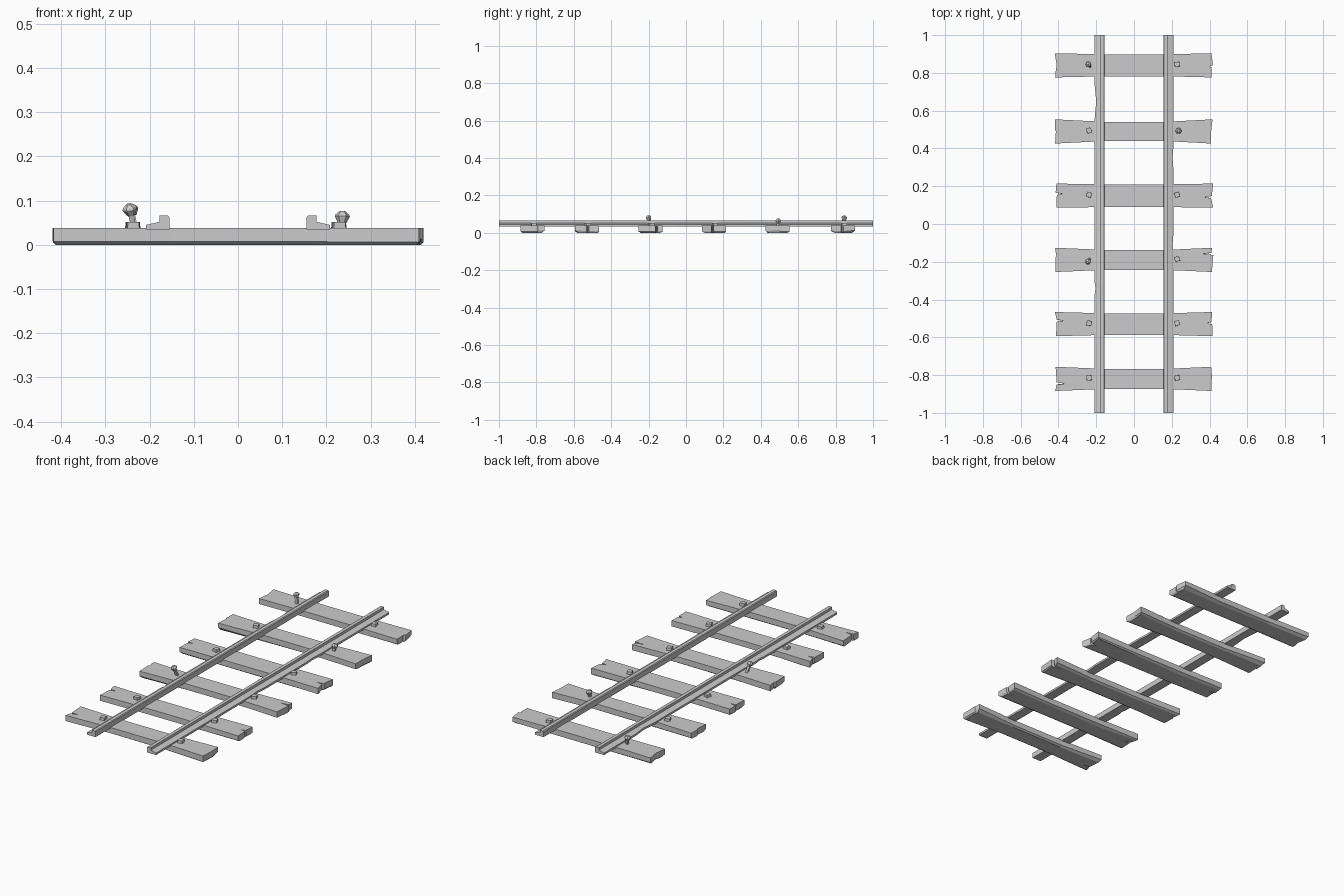
import bpy, bmesh, random
from math import radians, pi
from mathutils import Matrix, Vector

if "Cube" in bpy.data.objects:
    bpy.data.objects.remove(bpy.data.objects["Cube"])

random.seed(4)


def finish(name, bm):
    bmesh.ops.recalc_face_normals(bm, faces=bm.faces)
    mesh = bpy.data.meshes.new(name)
    bm.to_mesh(mesh)
    bm.free()
    obj = bpy.data.objects.new(name, mesh)
    bpy.context.collection.objects.link(obj)
    return obj


def loft(bm, rings):
    """Skin a list of equal-length closed rings and cap both ends."""
    rows = [[bm.verts.new(p) for p in ring] for ring in rings]
    n = len(rows[0])
    for a, b in zip(rows, rows[1:]):
        for i in range(n):
            j = (i + 1) % n
            bm.faces.new((a[i], a[j], b[j], b[i]))
    bm.faces.new(rows[0])
    bm.faces.new(rows[-1])


# Rails: stepped profile with a foot on the outer side; stations are (y, wear)
def rail(name, side, stations):
    bm = bmesh.new()
    rings = []
    for y, wear in stations:
        profile = [(0.155, 0.034), (0.208 - wear, 0.034), (0.208 - wear, 0.045),
                   (0.177, 0.052), (0.177, 0.066), (0.159, 0.066), (0.155, 0.063)]
        rings.append([(side * x, y, z) for x, z in profile])
    loft(bm, rings)
    return finish(name, bm)


rail("rail_left", -1, [(-1, 0), (-0.37, 0), (-0.34, 0.004), (-0.31, 0),
                       (0.56, 0), (0.65, 0.008), (0.73, 0), (1, 0)])
rail("rail_right", 1, [(-1, 0), (-0.2, 0), (-0.12, 0.005), (-0.06, 0),
                       (0.3, 0), (0.35, 0.004), (0.4, 0), (1, 0)])

# Sleepers: y centre, left split (y offset, depth), right split, waist half width
SLEEPERS = [
    (-0.82, (-0.025, 0.05), (0.03, 0.005), 0.053),
    (-0.53, (0.018, 0.04), (0.005, 0.028), 0.057),
    (-0.19, (0.02, 0.004), (0.032, 0.05), 0.053),
    (0.15, (0.01, 0.035), (-0.008, 0.04), 0.060),
    (0.49, (0.0, 0.003), (0.01, 0.003), 0.051),
    (0.84, (-0.01, 0.003), (-0.005, 0.012), 0.058),
]


def sleeper(number, yc, left, right, waist):
    def jit(a=0.006):
        return random.uniform(-a, a)
    (ly, ld), (ry, rd) = left, right
    hw, hl = 0.064, 0.414
    outline = [(-hl + jit(), -hw), (-0.155, -waist), (0.17, -waist), (hl + jit(), -hw),
               (hl + jit(), ry - 0.006), (hl - rd, ry), (hl + jit(), ry + 0.006),
               (hl + jit(), hw), (0.17, waist), (-0.155, waist), (-hl + jit(), hw),
               (-hl + jit(), ly + 0.006), (-hl + ld, ly), (-hl + jit(), ly - 0.006)]
    top, mid, base = [], [], []
    for x, y in outline:
        end = abs(x) > 0.3
        cut = random.uniform(0.006, 0.022) if abs(y) > 0.045 else 0.002
        sy = 1 if y > 0 else -1
        top.append((x, yc + y, 0.038))
        mid.append((x, yc + y, random.uniform(0.005, 0.014) if end else 0.007))
        base.append((x * 0.985 if end else x, yc + y - sy * cut, 0.0))
    bm = bmesh.new()
    loft(bm, [top, mid, base])
    finish(f"sleeper_{number}", bm)


for i, args in enumerate(SLEEPERS, 1):
    sleeper(i, *args)


# Seated bolts: small square heads, slightly turned
def cone(bm, sides, r1, r2, z0, z1, turn=0.0):
    bmesh.ops.create_cone(
        bm, cap_ends=True, segments=sides, radius1=r1, radius2=r2, depth=z1 - z0,
        matrix=Matrix.Translation((0, 0, (z0 + z1) / 2)) @ Matrix.Rotation(turn, 4, 'Z'))


def bolt(name, x, y, turn):
    bm = bmesh.new()
    cone(bm, 4, 0.019, 0.018, 0.034, 0.052, pi / 4 + turn)
    bm.transform(Matrix.Translation((x, y, 0)))
    finish(name, bm)


# Loose spikes: leaning square shank with a faceted mushroom head
def spike(name, x, y, height, lean_x, lean_y):
    bm = bmesh.new()
    cone(bm, 4, 0.008, 0.009, -0.008, height - 0.022, pi / 4)
    z0, z1, z2 = height - 0.026, height - 0.012, height
    rings = []
    for r, z in ((0.010, z0), (0.017, z1), (0.015, z1 + 0.005), (0.007, z2)):
        rings.append([Matrix.Rotation(k * pi / 3, 3, 'Z') @ Vector((r, 0, z))
                      for k in range(6)])
    loft(bm, rings)
    bm.transform(Matrix.Translation((x, y, 0.036))
                 @ Matrix.Rotation(radians(lean_y), 4, 'Y')
                 @ Matrix.Rotation(radians(lean_x), 4, 'X'))
    finish(name, bm)


LOOSE = {(3, -1): (-0.235, -0.185, 0.060, 18, -12),
         (6, -1): (-0.232, 0.835, 0.058, -14, -13),
         (5, 1): (0.235, 0.490, 0.040, -6, 2)}
for i, args in enumerate(SLEEPERS, 1):
    for side in (-1, 1):
        name = ("left" if side < 0 else "right") + f"_{i}"
        if (i, side) in LOOSE:
            spike("loose_spike_" + name, *LOOSE[i, side])
        else:
            x = -0.238 if side < 0 else 0.228
            bolt("bolt_" + name, x, args[0] + 0.005, random.uniform(-0.4, 0.4))
